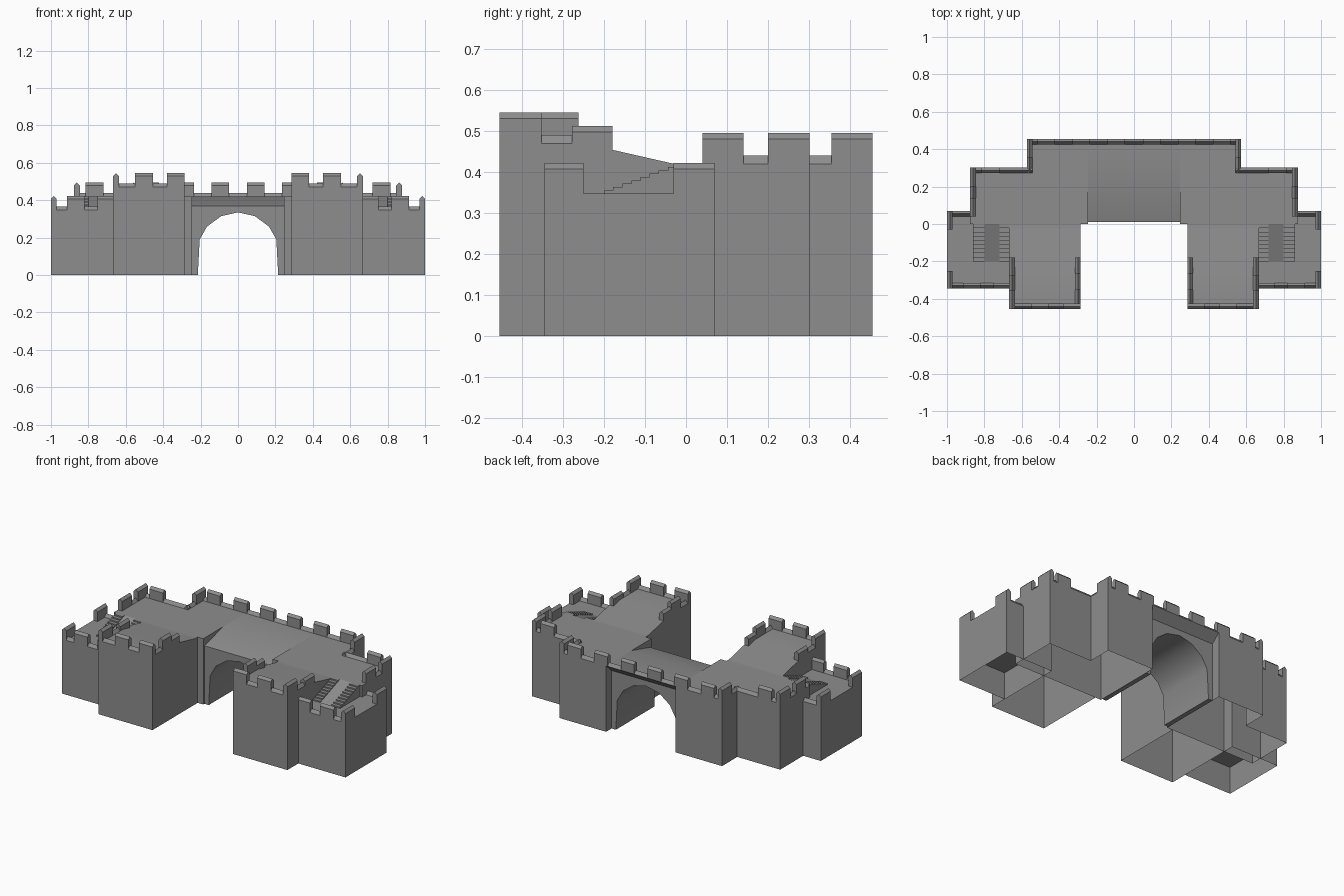
import bpy, bmesh, math

cube = bpy.data.objects.get("Cube")
if cube:
    bpy.data.objects.remove(cube, do_unlink=True)

STONE = (0.27, 0.27, 0.27, 1)
stone = bpy.data.materials.new("grey_stone")
stone.use_nodes = True
stone.diffuse_color = STONE
bsdf = next(n for n in stone.node_tree.nodes if n.type == 'BSDF_PRINCIPLED')
bsdf.inputs["Base Color"].default_value = STONE
bsdf.inputs["Roughness"].default_value = 0.9

THICK = 0.03        # parapet thickness
RISE = 0.075        # merlon height above the floor


def prism(bm, axis, profile, lo, hi):
    """Extrude a closed profile along x (points y, z), y (points x, z) or z (points x, y)."""
    def at(p, d):
        return {'x': (d, p[0], p[1]), 'y': (p[0], d, p[1]), 'z': (p[0], p[1], d)}[axis]
    a = [bm.verts.new(at(p, lo)) for p in profile]
    b = [bm.verts.new(at(p, hi)) for p in profile]
    bm.faces.new(a)
    bm.faces.new(b[::-1])
    n = len(profile)
    for i in range(n):
        j = (i + 1) % n
        bm.faces.new((a[i], b[i], b[j], a[j]))


def build(name, pieces, mirror=True, hollow=False):
    """Make one object from a list of prisms, optionally open underneath."""
    bm = bmesh.new()
    for piece in pieces:
        prism(bm, *piece)
    bmesh.ops.recalc_face_normals(bm, faces=bm.faces)
    if hollow:
        bottom = [f for f in bm.faces if f.normal.z < -0.9]
        bmesh.ops.delete(bm, geom=bottom, context='FACES_ONLY')
    mesh = bpy.data.meshes.new(name)
    bm.to_mesh(mesh)
    bm.free()
    mesh.shade_smooth()
    mesh.set_sharp_from_angle(angle=math.radians(30))
    mesh.materials.append(stone)
    obj = bpy.data.objects.new(name, mesh)
    bpy.context.scene.collection.objects.link(obj)
    if mirror:
        obj.modifiers.new("mirror", 'MIRROR').use_mirror_merge = False


def box(x0, x1, y0, y1, z0, z1):
    return ('z', [(x0, y0), (x1, y0), (x1, y1), (x0, y1)], z0, z1)


def gable(axis, edge, inward, z, eave, peak, lo, hi):
    """Wall piece with a ridged top, its outer face at edge."""
    c, e = edge + inward * THICK / 2, edge + inward * THICK
    pts = [(edge, z), (e, z), (e, z + eave), (c, z + peak), (edge, z + eave)]
    if eave == 0:
        pts = [(edge, z), (e, z), (c, z + peak)]
    return (axis, pts, lo, hi)


def parapet(name, axis, edge, inward, z, lo, hi, merlons, mirror=True):
    """Low ridged coping from lo to hi with taller merlons on it."""
    pieces = [gable(axis, edge, inward, z, 0, 0.02, lo, hi)] if hi > lo else []
    for a, b in merlons:
        pieces.append(gable(axis, edge, inward, z, RISE - 0.015, RISE, a, b))
    build(name, pieces, mirror)


WALK, WING, TOWER = 0.42, 0.347, 0.47   # floor levels
BACK, SHOULDER = 0.573, 0.876           # half widths of the back masses

# Main masses, open underneath
build("front_tower", [('x', [(-0.455, 0), (0, 0), (0, WALK), (-0.03, WALK),
                             (-0.25, TOWER), (-0.455, TOWER)], 0.285, 0.667)], hollow=True)
plan = [(0.245, 0), (SHOULDER, 0), (SHOULDER, 0.302), (BACK, 0.302), (BACK, 0.455), (0.245, 0.455)]
build("gate_block", [('z', plan, 0, WALK)], hollow=True)
build("side_wing", [box(0.667, 1.0, -0.345, 0.07, 0, WING)], hollow=True)
build("wing_ceiling", [box(0.67, 0.997, -0.342, 0.067, 0.17, 0.18)])

# Gate arch and the sloping deck above it
half = [(0.245, 0), (0.215, 0), (0.205, 0.19), (0.165, 0.26), (0.09, 0.315)]
arch = [(0.245, 0.37)] + half + [(0, 0.335)] + [(-x, z) for x, z in half[::-1]] + [(-0.245, 0.37)]
build("gate_arch", [('y', arch, 0.012, 0.40)], mirror=False)
build("gate_deck", [('x', [(0.012, 0.37), (0.40, 0.37), (0.455, WALK), (0.2, WALK)],
                     -0.245, 0.245)], mirror=False)

# Twin stair flights with a ramp between them
STEPS = 9
run, rise = 0.2 / STEPS, (WALK - WING) / STEPS
flight = [(0, WING), (-0.2, WING)]
for i in range(STEPS):
    z = WING + (i + 1) * rise
    flight += [(-0.2 + i * run, z), (-0.2 + (i + 1) * run, z)]
build("wing_stairs", [('x', flight, 0.667, 0.72), ('x', flight, 0.80, 0.86)])
build("wing_ramp", [('x', [(-0.2, WING), (0, WING), (0, WALK)], 0.72, 0.80)])

# Back wall parapets
back = [((k + 0.5) * 0.188 - 0.047, (k + 0.5) * 0.188 + 0.047) for k in range(-3, 3)]
parapet("back_parapet", 'x', 0.455, -1, WALK, -BACK, BACK, back, mirror=False)
parapet("back_return_parapet", 'y', BACK, -1, WALK, 0.272, 0.455, [(0.355, 0.455)])
parapet("shoulder_back_parapet", 'x', 0.302, -1, WALK, 0.543, SHOULDER, [(0.72, 0.815)])
parapet("shoulder_side_parapet", 'y', SHOULDER, -1, WALK, 0.04, 0.302,
        [(0.04, 0.14), (0.2, 0.302)])

# Wing parapets
parapet("wing_front_parapet", 'x', -0.345, 1, WING, 0.667, 1.0,
        [(0.667, 0.75), (0.82, 0.915)])
parapet("wing_side_parapet", 'y', 1.0, -1, WING, 0, 0, [(-0.345, -0.25), (-0.03, 0.07)])
parapet("wing_back_parapet", 'x', 0.07, -1, WING, SHOULDER, 1.0, [])

# Tower parapets, stepping down where the floor begins to slope
parapet("tower_front_parapet", 'x', -0.455, 1, TOWER, 0.285, 0.667,
        [(0.285, 0.38), (0.455, 0.55)])
parapet("tower_outer_parapet", 'y', 0.667, -1, TOWER, -0.455, -0.278, [(-0.455, -0.353)])
parapet("tower_inner_parapet", 'y', 0.285, 1, TOWER, -0.455, -0.262, [(-0.353, -0.262)])
parapet("tower_outer_end", 'y', 0.667, -1, TOWER - 0.033, 0, 0, [(-0.278, -0.18)])
parapet("tower_inner_end", 'y', 0.285, 1, TOWER - 0.033, 0, 0, [(-0.262, -0.18)])
